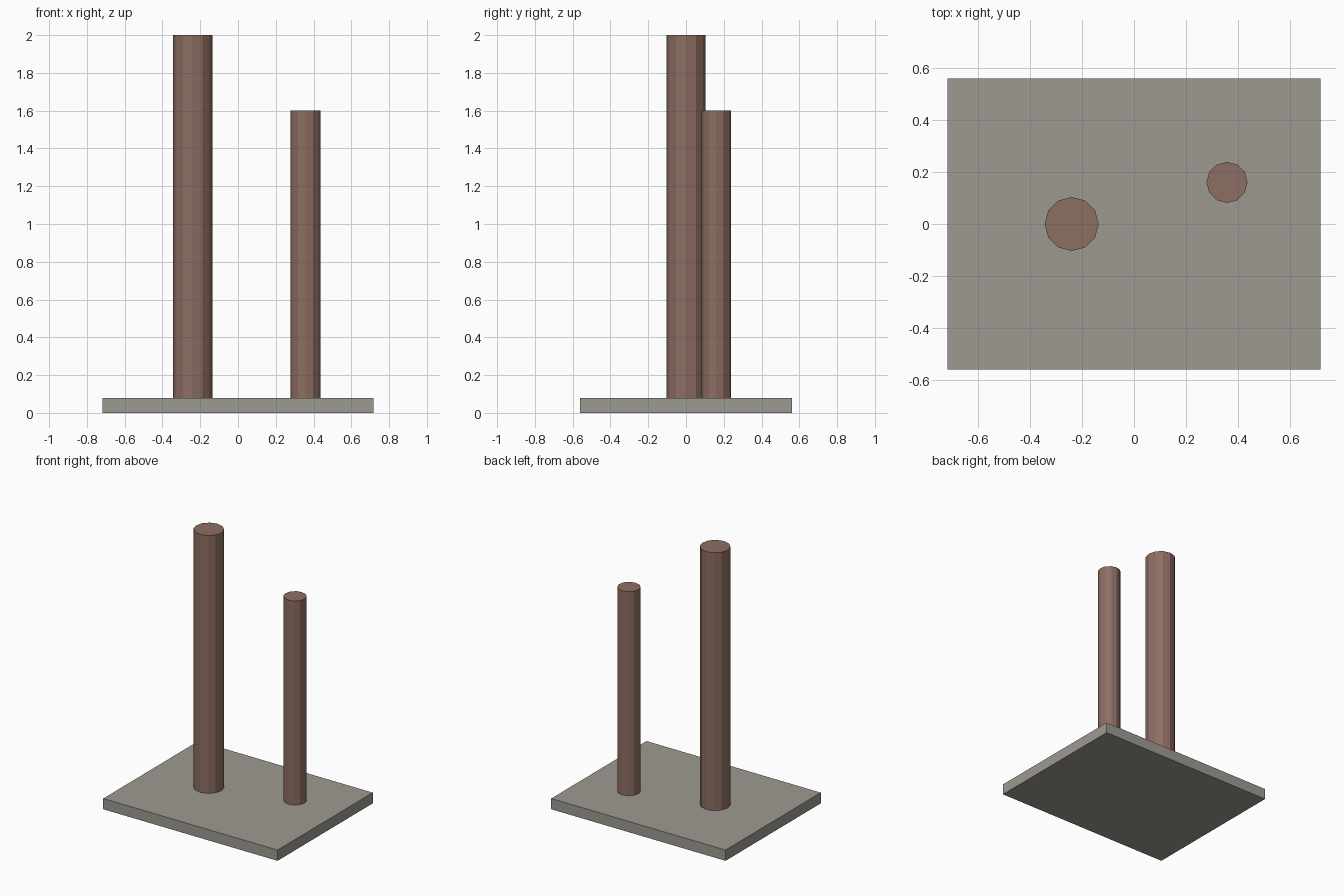
import bpy

if "Cube" in bpy.data.objects:
    bpy.data.objects.remove(bpy.data.objects["Cube"])


def material(name, srgb):
    mat = bpy.data.materials.new(name)
    linear = [((c / 255 + 0.055) / 1.055) ** 2.4 for c in srgb]
    mat.diffuse_color = (*linear, 1)
    mat.use_nodes = True
    mat.node_tree.nodes["Principled BSDF"].inputs["Base Color"].default_value = mat.diffuse_color
    return mat


stone = material("warm grey", (158, 154, 146))
brown = material("dusty brown", (141, 110, 99))

BASE_TOP = 0.08


def post(name, x, y, radius, top):
    """Twelve-sided flat-faced post standing on the base."""
    height = top - BASE_TOP
    bpy.ops.mesh.primitive_cylinder_add(
        vertices=12, radius=radius, depth=height,
        location=(x, y, BASE_TOP + height / 2))
    obj = bpy.context.object
    obj.name = name
    obj.data.materials.append(brown)


# Flat rectangular base
bpy.ops.mesh.primitive_cube_add(size=1, location=(0, 0, BASE_TOP / 2))
base = bpy.context.object
base.name = "base_plate"
base.scale = (1.436, 1.12, BASE_TOP)
bpy.ops.object.transform_apply(location=False, rotation=False, scale=True)
base.data.materials.append(stone)

# Two posts
post("tall_post", -0.24, 0, 0.104, 2.0)
post("short_post", 0.358, 0.16, 0.079, 1.60)
